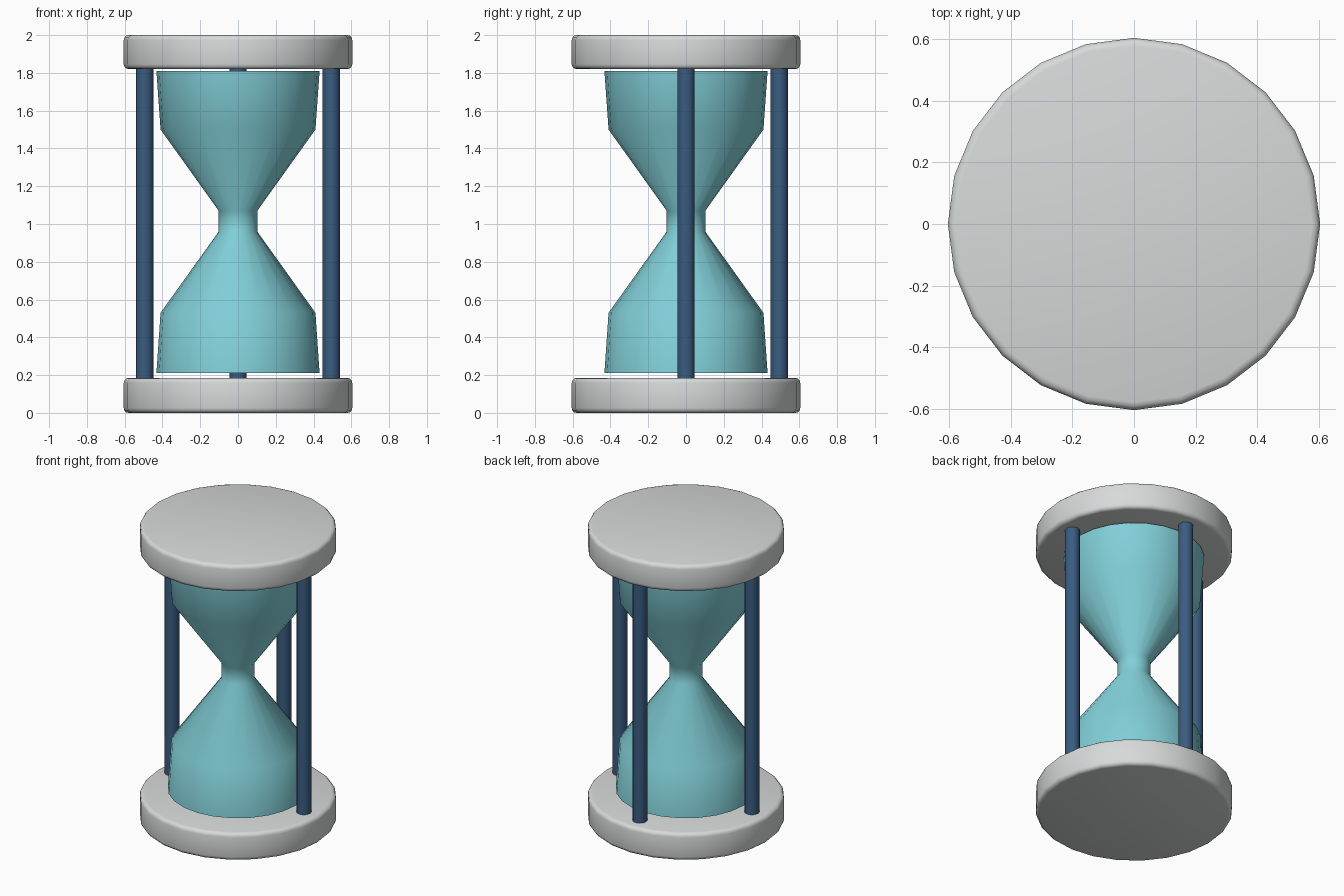
import bpy, bmesh, math

if "Cube" in bpy.data.objects:
    bpy.data.objects.remove(bpy.data.objects["Cube"])


def make_material(name, color):
    m = bpy.data.materials.new(name)
    m.diffuse_color = (*color, 1.0)
    m.use_nodes = True
    m.node_tree.nodes["Principled BSDF"].inputs["Base Color"].default_value = m.diffuse_color
    return m


GREY = make_material("pale grey", (0.68, 0.70, 0.70))
BLUE = make_material("dark blue", (0.042, 0.107, 0.216))
AQUA = make_material("aqua glass", (0.223, 0.63, 0.69))


def lathe(name, profile, sides, mat, location=(0, 0, 0), angle=45):
    """Spin (radius, z) points around z and close both ends."""
    bm = bmesh.new()
    rings = []
    for r, z in profile:
        rings.append([bm.verts.new((r * math.cos(2 * math.pi * i / sides),
                                    r * math.sin(2 * math.pi * i / sides), z))
                      for i in range(sides)])
    for low, high in zip(rings, rings[1:]):
        for i in range(sides):
            j = (i + 1) % sides
            bm.faces.new((low[i], low[j], high[j], high[i]))
    bm.faces.new(rings[0][::-1])
    bm.faces.new(rings[-1])
    mesh = bpy.data.meshes.new(name)
    bm.to_mesh(mesh)
    bm.free()
    mesh.materials.append(mat)
    obj = bpy.data.objects.new(name, mesh)
    obj.location = location
    bpy.context.collection.objects.link(obj)
    bpy.ops.object.select_all(action='DESELECT')
    obj.select_set(True)
    bpy.context.view_layer.objects.active = obj
    bpy.ops.object.shade_smooth_by_angle(angle=math.radians(angle))
    return obj


def rounded_disc(radius, z0, z1, b, steps=3):
    """Profile of a disc with rounded rims."""
    arc = [math.pi / 2 * k / steps for k in range(steps + 1)]
    low = [(radius - b + b * math.sin(a), z0 + b - b * math.cos(a)) for a in arc]
    high = [(radius - b + b * math.cos(a), z1 - b + b * math.sin(a)) for a in arc]
    return low + high


# Round end plates
lathe("bottom_plate", rounded_disc(0.605, 0.0, 0.185, 0.026), 24, GREY)
lathe("top_plate", rounded_disc(0.605, 1.82, 2.0, 0.026), 24, GREY)

# Glass bulbs joined by a narrow neck
lathe("glass", [(0.432, 0.21), (0.41, 0.53), (0.102, 0.96),
                (0.102, 1.07), (0.41, 1.50), (0.432, 1.81)], 24, AQUA)

# Three posts: left, right and back
for label, x, y in (("left", -0.494, 0), ("right", 0.494, 0), ("back", 0, 0.494)):
    lathe(label + "_post", [(0.046, 0.17), (0.046, 1.835)], 12, BLUE, (x, y, 0))
